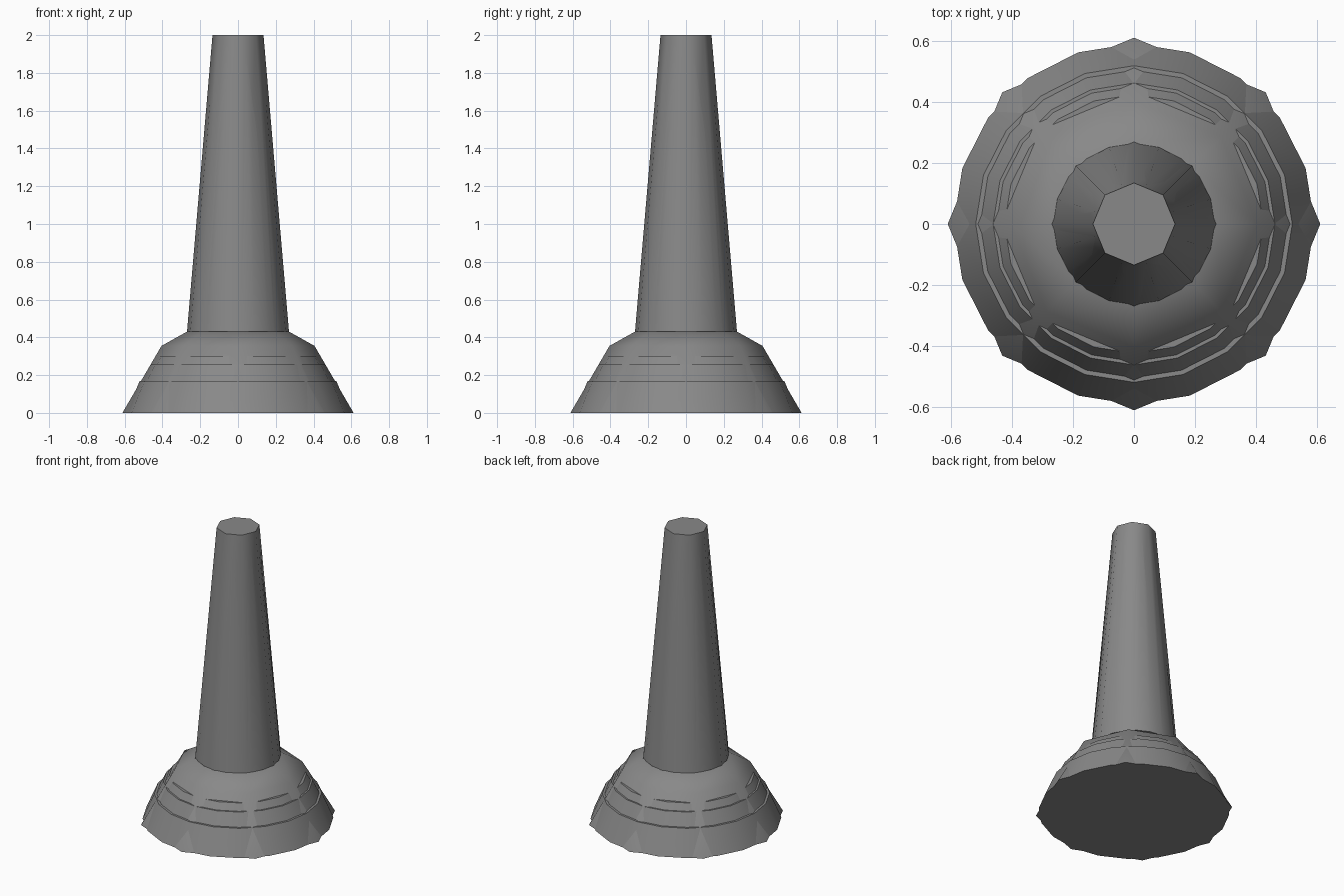
import bpy
import bmesh
from math import cos, sin, tau, radians

cube = bpy.data.objects.get("Cube")
if cube:
    bpy.data.objects.remove(cube, do_unlink=True)

gray = bpy.data.materials.new("mid_gray")
gray.use_nodes = True
COLOR = (0.25, 0.25, 0.25, 1)
gray.diffuse_color = COLOR
gray.node_tree.nodes["Principled BSDF"].inputs["Base Color"].default_value = COLOR


def lathe(name, sides, profile):
    """Closed faceted solid from (radius, height) rings, smoothed around its sides."""
    bm = bmesh.new()
    rings = [[bm.verts.new((r * cos(tau * i / sides), r * sin(tau * i / sides), z))
              for i in range(sides)] for r, z in profile]
    for low, high in zip(rings, rings[1:]):
        for i in range(sides):
            j = (i + 1) % sides
            bm.faces.new((low[i], low[j], high[j], high[i]))
    bm.faces.new(rings[0][::-1])
    bm.faces.new(rings[-1])
    mesh = bpy.data.meshes.new(name)
    bm.to_mesh(mesh)
    bm.free()
    mesh.materials.append(gray)
    obj = bpy.data.objects.new(name, mesh)
    bpy.context.collection.objects.link(obj)
    bpy.ops.object.select_all(action="DESELECT")
    obj.select_set(True)
    bpy.context.view_layer.objects.active = obj
    bpy.ops.object.shade_smooth_by_angle(angle=radians(50))
    return obj


# Eight-sided flared foot and tapering shaft
lathe("foot", 8, [(0.612, 0), (0.405, 0.355), (0.27, 0.43)])
lathe("shaft", 8, [(0.27, 0.43), (0.135, 2)])

# Rounder core that swells through the flat shaft sides
lathe("shaft_core", 20, [(0.265, 0.43), (0.125, 1.99)])

# Stepped round collars that show between the corners of the foot
lathe("lower_collar", 20, [(0.593, 0), (0.52, 0.17)])
lathe("middle_collar", 20, [(0.505, 0.17), (0.463, 0.255)])
lathe("upper_collar", 20, [(0.455, 0.25), (0.425, 0.30)])
